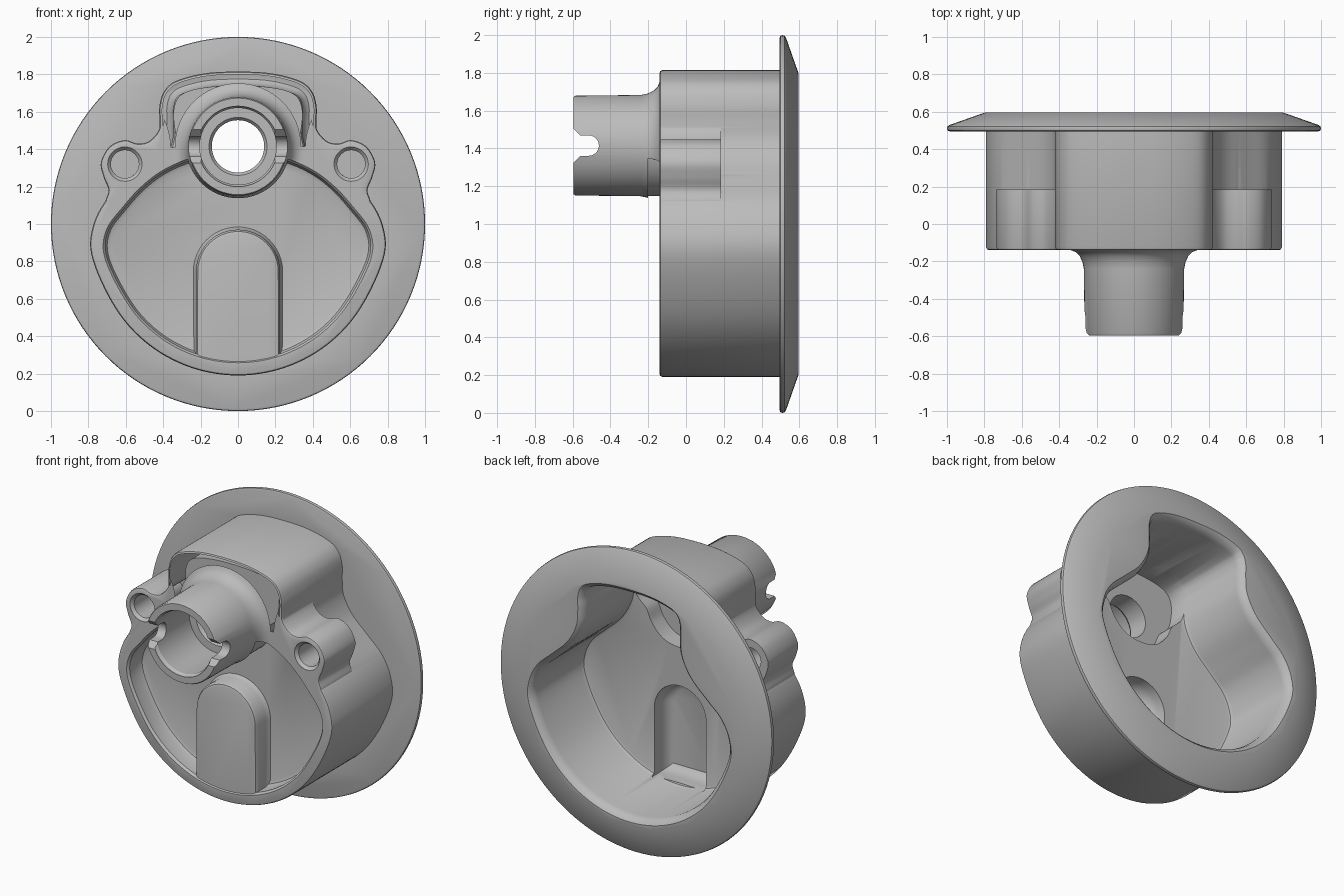
import bpy, bmesh, math
from mathutils import Vector

if "Cube" in bpy.data.objects:
    bpy.data.objects.remove(bpy.data.objects["Cube"])

grey = bpy.data.materials.new("plain grey")
grey.use_nodes = True
grey.diffuse_color = (0.5, 0.5, 0.5, 1)
grey.node_tree.nodes["Principled BSDF"].inputs["Base Color"].default_value = (0.5, 0.5, 0.5, 1)

TUBE_Z = 1.415


def spline(points, steps=6):
    """Smooth closed curve through the points."""
    out, n = [], len(points)
    for i in range(n):
        a, b, c, d = (Vector(points[(i + k) % n]) for k in (-1, 0, 1, 2))
        for s in range(steps):
            t = s / steps
            out.append(b + (c - a) * t / 2 + (2 * a - 5 * b + 4 * c - d) * t * t / 2
                       + (3 * b - a - 3 * c + d) * t ** 3 / 2)
    return out


def mirrored(half):
    """Close a right half that begins and ends on the centre line."""
    return half + [(-x, z) for x, z in half[-2:0:-1]]


def inset(points, amount):
    area = sum(p[0] * q[1] - q[0] * p[1] for p, q in zip(points, points[1:] + points[:1]))
    sign = 1 if area > 0 else -1
    out = []
    for i, p in enumerate(points):
        p = Vector(p)
        e1 = (p - Vector(points[i - 1])).normalized()
        e2 = (Vector(points[(i + 1) % len(points)]) - p).normalized()
        t = (e1 + e2).normalized()
        out.append(p + Vector((-t.y, t.x)) * sign * amount)
    return out


def finish(name, bm):
    bmesh.ops.remove_doubles(bm, verts=bm.verts, dist=1e-5)
    bmesh.ops.recalc_face_normals(bm, faces=bm.faces)
    mesh = bpy.data.meshes.new(name)
    bm.to_mesh(mesh)
    bm.free()
    obj = bpy.data.objects.new(name, mesh)
    mesh.materials.append(grey)
    bpy.context.collection.objects.link(obj)
    return obj


def skin(bm, rings):
    for r1, r2 in zip(rings, rings[1:]):
        for i in range(len(r1)):
            j = (i + 1) % len(r1)
            bm.faces.new((r1[i], r1[j], r2[j], r2[i]))
    bm.faces.new(rings[0])
    bm.faces.new(rings[-1])


def loft(name, outline, layers, along_x=False):
    """Stack inset copies of an outline; layers are (depth, inset)."""
    bm = bmesh.new()
    rings = []
    for depth, amount in layers:
        ring = inset(outline, amount) if amount else outline
        rings.append([bm.verts.new((depth, p[0], p[1]) if along_x else (p[0], depth, p[1]))
                      for p in ring])
    skin(bm, rings)
    return finish(name, bm)


def lathe(name, profile, x, z, sides=64):
    """Turn a (radius, y) profile about an axis along y."""
    bm = bmesh.new()
    rings = []
    for r, y in profile:
        rings.append([bm.verts.new((x + r * math.cos(a), y, z + r * math.sin(a)))
                      for a in (math.tau * i / sides for i in range(sides))])
    skin(bm, rings)
    return finish(name, bm)


def combine(target, tool, operation):
    mod = target.modifiers.new("join", "BOOLEAN")
    mod.object, mod.operation, mod.solver = tool, operation, "EXACT"
    graph = bpy.context.evaluated_depsgraph_get()
    mesh = bpy.data.meshes.new_from_object(target.evaluated_get(graph))
    target.modifiers.clear()
    target.data = mesh
    bpy.data.objects.remove(tool)


def arch(width, bottom, top):
    centre = top - width
    arc = [(width * math.cos(a), centre + width * math.sin(a))
           for a in (math.pi * i / 24 for i in range(25))]
    return [(-width, bottom), (width, bottom)] + arc


# Cup wall outline: round bowl with a raised shoulder at the top
bowl = [(0.78 * math.sin(a), 0.97 - 0.78 * math.cos(a))
        for a in (math.radians(d) for d in (0, 16, 32, 48, 64))]
outline = spline(mirrored(bowl + [
    (0.785, 0.84), (0.775, 0.99), (0.71, 1.12), (0.6, 1.225), (0.49, 1.33), (0.43, 1.44),
    (0.42, 1.54), (0.42, 1.63), (0.395, 1.71), (0.33, 1.765), (0.18, 1.805), (0, 1.815)]))
body = loft("cup_housing", outline, [(-0.14, 0.016), (-0.136, 0.005), (-0.124, 0), (0.55, 0)])

# Flange
flange = lathe("flange", [(0.985, 0.495), (0.997, 0.5), (1, 0.51), (0.997, 0.522),
                          (0.985, 0.53), (0.8, 0.595)], 0, 1, 128)
combine(body, flange, "UNION")

# Screw bosses
for side in (1, -1):
    lug = spline([(side * x, z) for x, z in [
        (0.39, 1.57), (0.43, 1.49), (0.48, 1.44), (0.54, 1.43), (0.605, 1.448), (0.685, 1.415),
        (0.733, 1.33), (0.718, 1.25), (0.692, 1.18), (0.705, 1.1), (0.6, 1.03), (0.45, 1.15),
        (0.36, 1.28), (0.35, 1.45)]])
    combine(body, loft("boss", lug, [(-0.14, 0.012), (-0.136, 0.004), (-0.127, 0), (0.185, 0)]),
            "UNION")

# Lock tube with flared foot
tube = lathe("tube", [(0.258, -0.595), (0.264, -0.585), (0.268, -0.24), (0.275, -0.205),
                      (0.29, -0.172), (0.312, -0.15), (0.34, -0.139), (0.34, -0.1)], 0, TUBE_Z)
combine(body, tube, "UNION")

# Cavity open at the back, softened at mouth and floor
cavity = loft("cavity", outline, [(0.06, 0.1), (0.066, 0.085), (0.085, 0.075), (0.54, 0.075),
                                  (0.57, 0.066), (0.588, 0.05), (0.61, 0.02)])
combine(body, cavity, "DIFFERENCE")

# Deeper pocket behind the tube
pocket = spline(mirrored([
    (0, 1.185), (0.12, 1.21), (0.205, 1.29), (0.25, 1.38), (0.32, 1.45), (0.342, 1.54),
    (0.342, 1.62), (0.315, 1.68), (0.25, 1.715), (0.13, 1.735), (0, 1.74)]))
combine(body, loft("pocket", pocket, [(-0.06, 0), (0.1, 0)]), "DIFFERENCE")

# Rounded hollow inside the thumb hump
combine(body, loft("hollow", arch(0.19, 0.285, 0.93),
                   [(-0.075, 0.06), (-0.06, 0.03), (-0.03, 0.008), (0.01, 0), (0.09, 0)]),
        "DIFFERENCE")

# Sunken front panel, leaving the thumb hump and the tube standing
dish = [(0.7 * math.sin(a), 0.97 - 0.7 * math.cos(a))
        for a in (math.radians(d) for d in (0, 16, 32, 48, 64))]
panel = spline(mirrored(dish + [
    (0.705, 0.84), (0.69, 0.97), (0.605, 1.085), (0.515, 1.185), (0.41, 1.268),
    (0.28, 1.33), (0.14, 1.36), (0, 1.37)]))
recess = loft("recess", panel, [(-0.2, -0.012), (-0.14, -0.012), (-0.125, 0), (-0.03, 0),
                                (-0.008, 0.01), (0, 0.03)])
hump = loft("hump", arch(0.225, 0.1, 0.97), [(-0.132, 0.025), (-0.127, 0.01), (-0.11, 0),
                                            (-0.03, 0), (-0.008, -0.01), (0.03, -0.03)])
combine(recess, hump, "DIFFERENCE")
combine(recess, lathe("core", [(0.267, -0.4), (0.267, 0.2)], 0, TUBE_Z), "DIFFERENCE")
combine(body, recess, "DIFFERENCE")

# Stepped bore through the tube
bore = lathe("bore", [(0.215, -0.65), (0.215, -0.585), (0.205, -0.57), (0.205, -0.22),
                      (0.155, -0.22), (0.14, -0.2), (0.14, 0.05)], 0, TUBE_Z)
combine(body, bore, "DIFFERENCE")

# Cross slot with round end and flared mouth
slot_end = [(-0.515 + 0.054 * math.sin(a), TUBE_Z + 0.054 * math.cos(a))
            for a in (math.pi * i / 12 for i in range(13))]
slot = [(-0.65, 1.505), (-0.595, 1.505), (-0.56, 1.469)] + slot_end + [
    (-0.56, 1.361), (-0.595, 1.325), (-0.65, 1.325)]
combine(body, loft("slot", slot, [(-0.5, 0), (0.5, 0)], along_x=True), "DIFFERENCE")

# Screw holes
for side in (1, -1):
    hole = lathe("hole", [(0.092, -0.2), (0.092, -0.139), (0.075, -0.12), (0.075, 0.3)],
                 side * 0.605, 1.32, 32)
    combine(body, hole, "DIFFERENCE")

# Clean up and smooth
bm = bmesh.new()
bm.from_mesh(body.data)
bmesh.ops.remove_doubles(bm, verts=bm.verts, dist=0.0003)
bm.to_mesh(body.data)
bm.free()
bpy.ops.object.select_all(action="DESELECT")
body.select_set(True)
bpy.context.view_layer.objects.active = body
bpy.ops.object.shade_smooth_by_angle(angle=math.radians(32))
